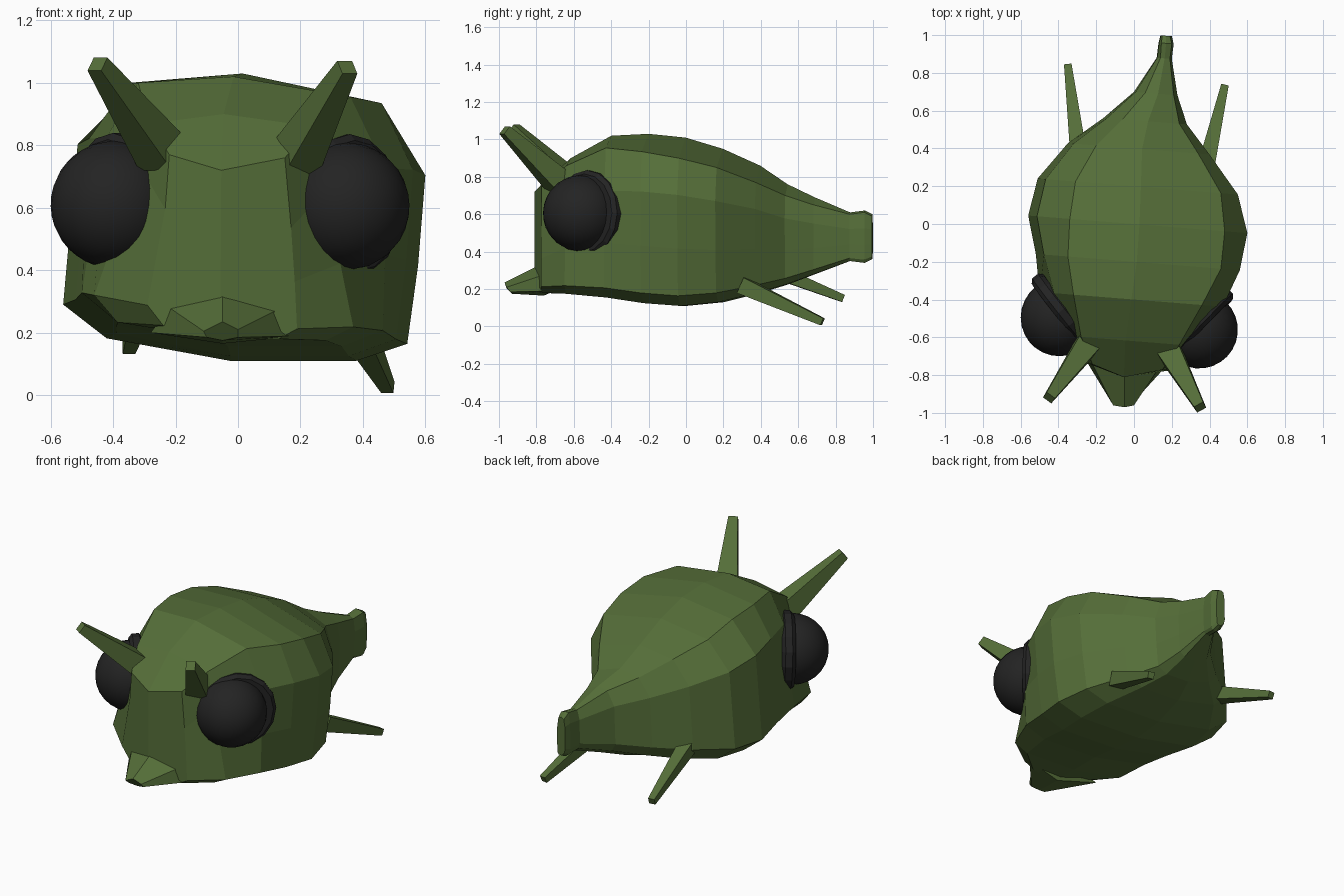
import bpy, bmesh
from mathutils import Vector

if "Cube" in bpy.data.objects:
    bpy.data.objects.remove(bpy.data.objects["Cube"])


def material(name, rgb):
    m = bpy.data.materials.new(name)
    m.diffuse_color = (*rgb, 1)
    m.use_nodes = True
    m.node_tree.nodes["Principled BSDF"].inputs["Base Color"].default_value = m.diffuse_color
    return m


GREEN = material("moss_green", (0.09, 0.155, 0.04))
BLACK = material("eye_black", (0.017, 0.017, 0.017))


def loft(name, rings, caps, mat):
    """Skin a row of equal rings; caps are index lists closing both ends."""
    bm = bmesh.new()
    vs = [[bm.verts.new(p) for p in ring] for ring in rings]
    n = len(vs[0])
    for a, b in zip(vs, vs[1:]):
        for i in range(n):
            j = (i + 1) % n
            bm.faces.new((a[i], a[j], b[j], b[i]))
    for cap in caps:
        bm.faces.new([vs[0][i] for i in cap])
        bm.faces.new([vs[-1][i] for i in cap])
    bmesh.ops.recalc_face_normals(bm, faces=bm.faces)
    me = bpy.data.meshes.new(name)
    bm.to_mesh(me)
    bm.free()
    me.materials.append(mat)
    ob = bpy.data.objects.new(name, me)
    bpy.context.collection.objects.link(ob)
    return ob


# Body sections: y, left x, right x, ridge x left/right,
# top z left/centre/right, bottom z, chin flare
SECTIONS = [
    (-0.76, -0.25, 0.17, -0.22, 0.15, 0.77, 0.72, 0.76, 0.18, 0.04),
    (-0.62, -0.34, 0.28, -0.28, 0.24, 0.87, 0.90, 0.86, 0.175, 0.12),
    (-0.40, -0.46, 0.47, -0.32, 0.36, 1.00, 1.02, 0.955, 0.155, 0.04),
    (-0.20, -0.52, 0.56, -0.35, 0.46, 1.00, 1.03, 0.935, 0.125, 0),
    (0.00, -0.56, 0.60, -0.34, 0.48, 0.98, 1.01, 0.90, 0.11, 0),
    (0.20, -0.51, 0.55, -0.31, 0.46, 0.92, 0.95, 0.85, 0.13, 0),
    (0.40, -0.35, 0.40, -0.20, 0.34, 0.84, 0.86, 0.77, 0.18, 0),
    (0.55, -0.16, 0.28, -0.06, 0.24, 0.74, 0.76, 0.70, 0.225, 0),
    (0.70, 0.00, 0.23, 0.06, 0.21, 0.68, 0.69, 0.65, 0.28, 0),
    (0.89, 0.12, 0.20, 0.14, 0.19, 0.61, 0.61, 0.60, 0.35, 0),
    (0.97, 0.13, 0.21, 0.145, 0.20, 0.62, 0.62, 0.61, 0.34, 0),
    (1.01, 0.14, 0.20, 0.15, 0.19, 0.59, 0.60, 0.59, 0.36, 0),
]


def section(y, xl, xr, tl, tr, zl, zc, zr, zb, flare):
    w, h = xr - xl, zc - zb
    nose = 0.055 if y < -0.7 else 0
    pts = [
        (tl, zl, 0), (tl * 0.55 + tr * 0.45, zc, nose), (tr, zr, 0),
        (xr, zb + 0.66 * h, 0), (xr - 0.02 * w + flare * 0.5, zb + 0.34 * h, 0),
        (xr - 0.05 * w + flare, zb + 0.06 * h, 0), (xr - 0.19 * w + flare, zb, 0),
        (xl + 0.46 * w, zb, nose), (xl + 0.12 * w - flare, zb + 0.08 * h, 0),
        (xl - flare, zb + 0.2 * h, 0), (xl + 0.04 * w, zb + 0.77 * h, 0),
    ]
    return [(x, y - 0.08 * x - push, z) for x, z, push in pts]


loft("body", [section(*s) for s in SECTIONS],
     [(1, 2, 3, 4, 5, 6, 7), (7, 8, 9, 10, 0, 1)], GREEN)

# Pointed mouth
mouth_base = [(-0.22, -0.74, 0.28), (-0.05, -0.79, 0.325), (0.14, -0.75, 0.28),
              (0.20, -0.72, 0.19), (-0.05, -0.76, 0.165), (-0.28, -0.68, 0.2)]
mouth_tip = [(-0.11, -0.96, 0.205), (-0.05, -0.97, 0.235), (0.0, -0.96, 0.21),
             (0.0, -0.94, 0.185), (-0.05, -0.93, 0.175), (-0.10, -0.94, 0.185)]
loft("mouth", [mouth_base, mouth_tip], [range(6)], GREEN)


# Square tapered spikes
def spike(name, base, tip, r0, r1):
    base, tip = Vector(base), Vector(tip)
    d = (tip - base).normalized()
    side = d.cross(Vector((0, 0, 1))).normalized()
    up = side.cross(d)
    rings = [[c + side * r * u + up * r * v
              for u, v in ((-1, -1), (1, -1), (1, 1), (-1, 1))]
             for c, r in ((base, r0), (tip, r1))]
    loft(name, rings, [range(4)], GREEN)


spike("left_horn", (-0.24, -0.63, 0.77), (-0.45, -0.92, 1.06), 0.065, 0.027)
spike("right_horn", (0.18, -0.66, 0.75), (0.35, -0.97, 1.05), 0.065, 0.027)
spike("left_rear_spike", (-0.29, 0.34, 0.35), (-0.35, 0.84, 0.15), 0.045, 0.02)
spike("right_rear_spike", (0.38, 0.30, 0.22), (0.48, 0.73, 0.025), 0.045, 0.02)


# Bulging eyes, each seated in a bevelled ring
def eye(side, ring_at, ball_at, normal):
    rot = Vector(normal).to_track_quat('Z', 'Y').to_euler()
    bpy.ops.mesh.primitive_cylinder_add(vertices=16, radius=0.23, depth=0.08,
                                        location=ring_at, rotation=rot)
    ring = bpy.context.object
    ring.name = side + "_eye_ring"
    bev = ring.modifiers.new("rounded_rim", 'BEVEL')
    bev.width = 0.02
    bev.segments = 1
    bpy.ops.mesh.primitive_uv_sphere_add(segments=24, ring_count=14, radius=0.205,
                                         location=ball_at, rotation=rot)
    ball = bpy.context.object
    ball.name = side + "_eyeball"
    bpy.ops.object.shade_smooth_by_angle()
    for ob in (ring, ball):
        ob.data.materials.append(BLACK)


eye("right", (0.35, -0.52, 0.605), (0.345, -0.56, 0.605), (0.72, -0.69, 0.03))
eye("left", (-0.38, -0.455, 0.61), (-0.395, -0.495, 0.61), (-0.78, -0.62, -0.03))
